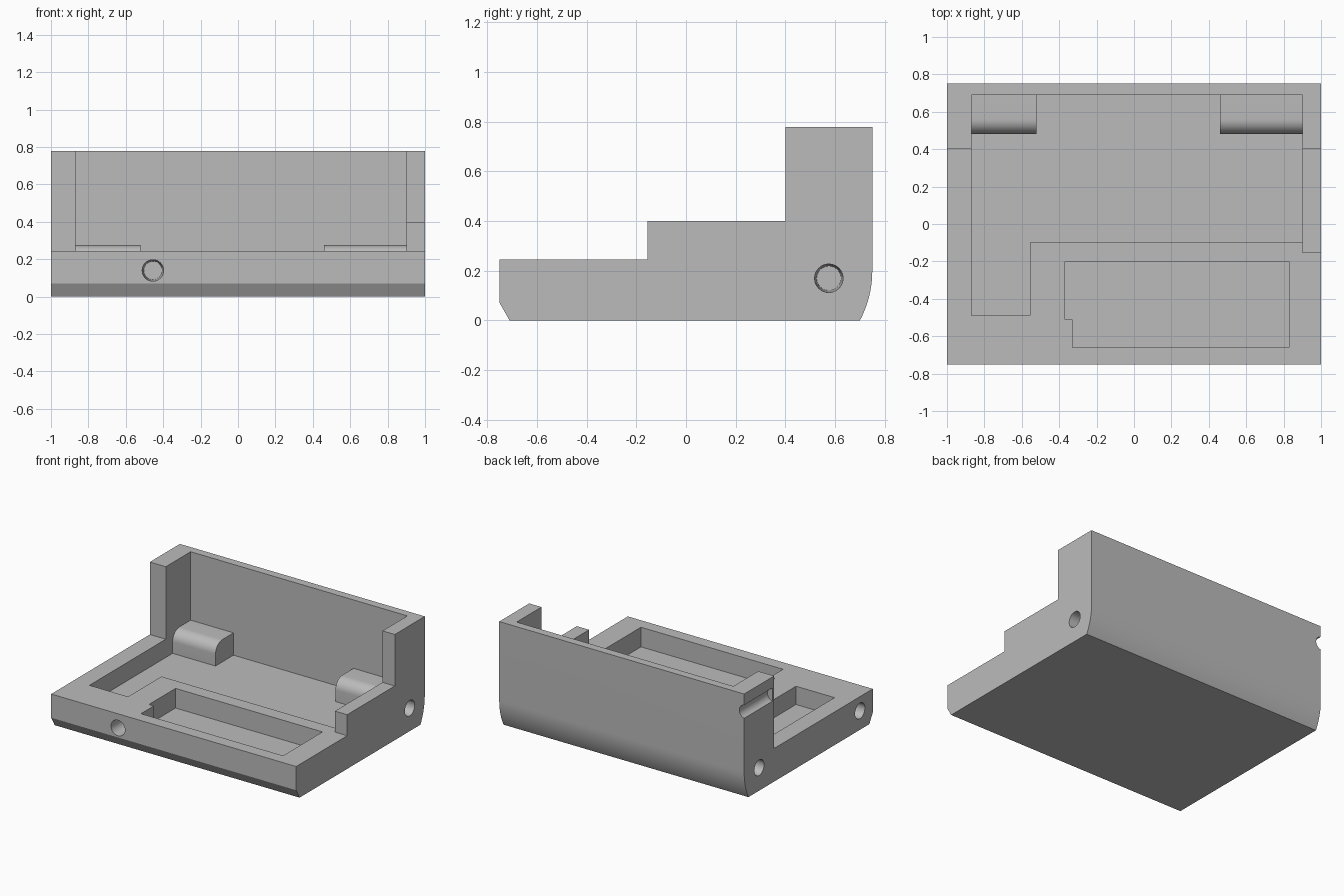
import bpy, bmesh, math
from mathutils import Vector, Matrix

if "Cube" in bpy.data.objects:
    bpy.data.objects.remove(bpy.data.objects["Cube"], do_unlink=True)

grey = bpy.data.materials.new("plain_grey")
grey.use_nodes = True
colour = (0.5, 0.5, 0.5, 1)
grey.diffuse_color = colour
grey.node_tree.nodes["Principled BSDF"].inputs["Base Color"].default_value = colour


def make_object(name, bm):
    bmesh.ops.recalc_face_normals(bm, faces=bm.faces)
    mesh = bpy.data.meshes.new(name)
    bm.to_mesh(mesh)
    bm.free()
    mesh.materials.append(grey)
    obj = bpy.data.objects.new(name, mesh)
    bpy.context.collection.objects.link(obj)
    return obj


def prism(name, outline, low, high, axis="z"):
    """Extrude an outline: (x, y) along z, or (y, z) along x."""
    bm = bmesh.new()
    place = (lambda a, b: (a, b, low)) if axis == "z" else (lambda a, b: (low, a, b))
    face = bm.faces.new([bm.verts.new(place(a, b)) for a, b in outline])
    grown = bmesh.ops.extrude_face_region(bm, geom=[face])["geom"]
    step = Vector((0, 0, high - low)) if axis == "z" else Vector((high - low, 0, 0))
    bmesh.ops.translate(bm, vec=step, verts=[g for g in grown if isinstance(g, bmesh.types.BMVert)])
    return make_object(name, bm)


def rectangle(a0, a1, b0, b1):
    return [(a0, b0), (a1, b0), (a1, b1), (a0, b1)]


def round_bar(name, start, direction, length, r_start, r_end):
    direction = Vector(direction)
    bm = bmesh.new()
    turn = direction.to_track_quat("Z", "Y").to_matrix().to_4x4()
    bmesh.ops.create_cone(bm, cap_ends=True, segments=32, radius1=r_start, radius2=r_end, depth=length,
                          matrix=Matrix.Translation(Vector(start) + direction * length / 2) @ turn)
    return make_object(name, bm)


def combine(target, tool, operation):
    mod = target.modifiers.new(operation.lower(), "BOOLEAN")
    mod.operation, mod.object, mod.solver = operation, tool, "EXACT"
    bpy.context.view_layer.objects.active = target
    bpy.ops.object.modifier_apply(modifier=mod.name)
    bpy.data.objects.remove(tool, do_unlink=True)


# Main block: chamfered front foot, curved rear foot
height, rim, floor = 0.78, 0.245, 0.11
radius = 0.425
sweep = math.asin(0.2 / radius)
rear_curve = [(0.75 - radius + radius * math.cos(sweep * i / 10),
               0.2 - radius * math.sin(sweep * i / 10)) for i in range(11)]
side = [(-0.71, 0), (-0.75, 0.07), (-0.75, height), (0.75, height)] + rear_curve
body = prism("case_body", side, -1, 1, "x")

# Open space above the rim, leaving back wall, corner posts and stepped side wall
open_plan = [(-2, -2), (2, -2), (2, -0.155), (0.9, -0.155), (0.9, 0.69),
             (-0.87, 0.69), (-0.87, 0.4), (-2, 0.4)]
combine(body, prism("open_cutter", open_plan, rim, 2), "DIFFERENCE")
combine(body, prism("step_cutter", rectangle(0.8, 2, -2, 0.4), 0.4, 2), "DIFFERENCE")

# Main cavity and front pocket
cavity_plan = [(-0.87, -0.49), (-0.555, -0.49), (-0.555, -0.1), (0.9, -0.1), (0.9, 0.69), (-0.87, 0.69)]
combine(body, prism("cavity_cutter", cavity_plan, floor, 0.5), "DIFFERENCE")
pocket_plan = [(-0.33, -0.66), (0.83, -0.66), (0.83, -0.2), (-0.37, -0.2), (-0.37, -0.51), (-0.33, -0.51)]
combine(body, prism("pocket_cutter", pocket_plan, 0.1, 0.5), "DIFFERENCE")

# Rounded hinge blocks in the back corners
r = 0.08
block = [(0.71, 0.09), (0.71, 0.275)]
block += [(0.48 + r - r * math.sin(math.pi / 2 * i / 10), 0.275 - r + r * math.cos(math.pi / 2 * i / 10))
          for i in range(11)] + [(0.48, 0.09)]
for label, x0, x1 in (("right", -0.89, -0.52), ("left", 0.46, 0.92)):
    combine(body, prism(label + "_hinge_block", block, x0, x1, "x"), "UNION")

# Tapered pin holes: both sides at the back, right side and front near the corner
for start, direction in (((1.02, 0.575, 0.17), (-1, 0, 0)),
                         ((-1.02, 0.575, 0.17), (1, 0, 0)),
                         ((-1.02, -0.6, 0.14), (1, 0, 0)),
                         ((-0.455, -0.77, 0.14), (0, 1, 0))):
    combine(body, round_bar("hole_cutter", start, direction, 0.3, 0.058, 0.049), "DIFFERENCE")

# Half-round groove on the outside of the right post
combine(body, round_bar("groove_cutter", (-1.01, 0.42, 0.65), (0, 1, 0), 0.5, 0.05, 0.05), "DIFFERENCE")

# Merge flat neighbours and smooth only the curves
bm = bmesh.new()
bm.from_mesh(body.data)
bmesh.ops.remove_doubles(bm, verts=bm.verts, dist=0.0001)
bmesh.ops.dissolve_limit(bm, angle_limit=math.radians(0.5), verts=bm.verts, edges=bm.edges)
bm.to_mesh(body.data)
bm.free()
bpy.ops.object.select_all(action="DESELECT")
body.select_set(True)
bpy.context.view_layer.objects.active = body
bpy.ops.object.shade_smooth_by_angle(angle=math.radians(25))
